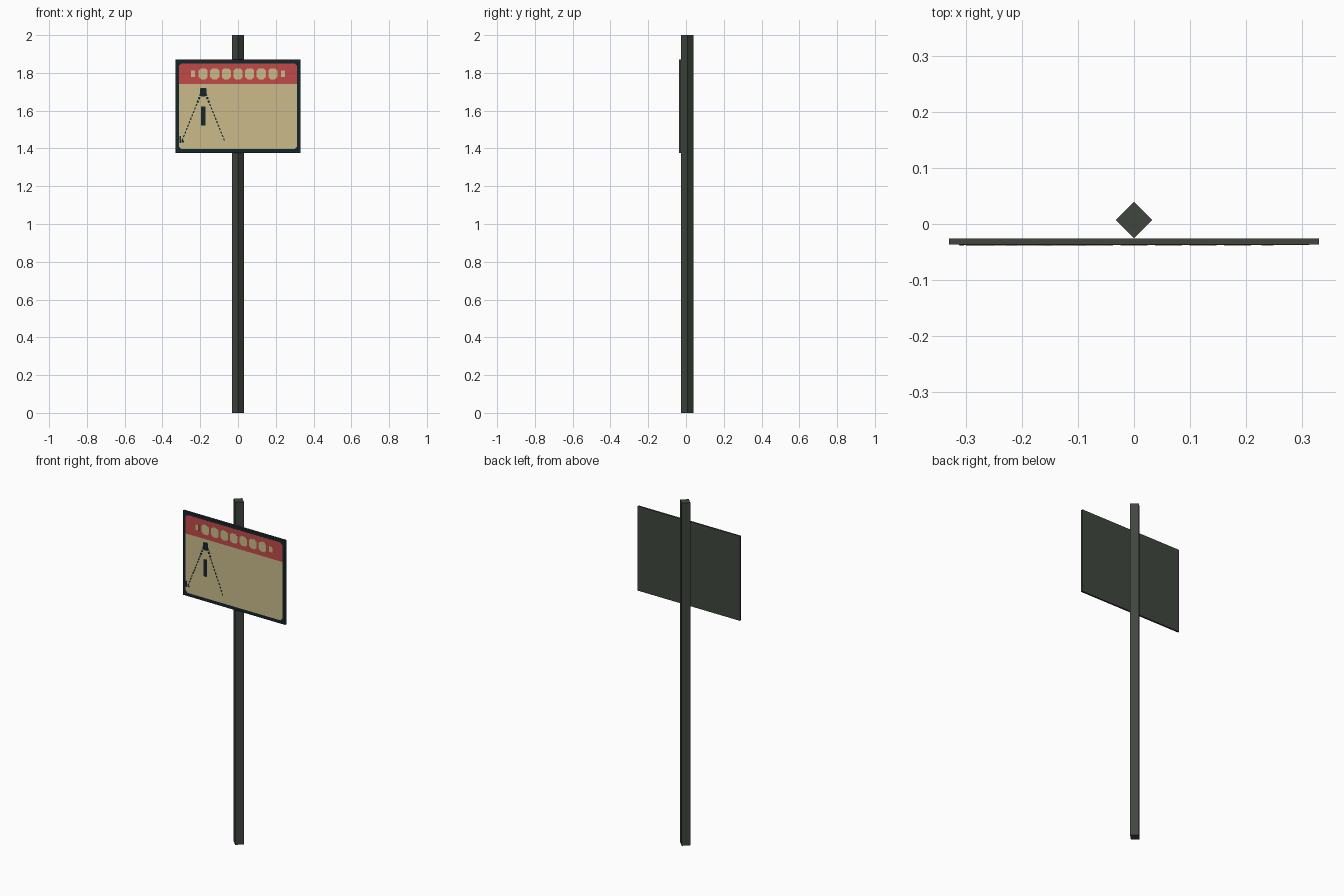
import bpy, bmesh, math
from mathutils import Vector

if "Cube" in bpy.data.objects:
    bpy.data.objects.remove(bpy.data.objects["Cube"])


def material(name, rgb):
    m = bpy.data.materials.new(name)
    m.diffuse_color = (*rgb, 1)
    m.use_nodes = True
    m.node_tree.nodes["Principled BSDF"].inputs["Base Color"].default_value = m.diffuse_color
    return m


METAL = material("dark green grey", (0.051, 0.062, 0.049))
EDGE = material("dark teal", (0.006, 0.019, 0.023))
RED = material("faded red", (0.54, 0.067, 0.067))
TAN = material("tan", (0.60, 0.50, 0.26))


def finish(name, bm, *mats):
    me = bpy.data.meshes.new(name)
    bmesh.ops.recalc_face_normals(bm, faces=bm.faces)
    bm.to_mesh(me)
    bm.free()
    for m in mats:
        me.materials.append(m)
    ob = bpy.data.objects.new(name, me)
    bpy.context.collection.objects.link(ob)
    return ob


def plate(bm, outline, front, back):
    """Extrude an x/z outline between two y depths."""
    f = bm.faces.new([bm.verts.new((x, back, z)) for x, z in outline])
    r = bmesh.ops.extrude_face_region(bm, geom=[f])
    for v in r["geom"]:
        if isinstance(v, bmesh.types.BMVert):
            v.co.y = front


def rect(x0, x1, z0, z1):
    return [(x0, z0), (x1, z0), (x1, z1), (x0, z1)]


def chamfered(cx, cz, hx, hz, c):
    return [(cx - hx, cz - hz + c), (cx - hx + c, cz - hz),
            (cx + hx - c, cz - hz), (cx + hx, cz - hz + c),
            (cx + hx, cz + hz - c), (cx + hx - c, cz + hz),
            (cx - hx + c, cz + hz), (cx - hx, cz + hz - c)]


def strip(a, b, w):
    a, b = Vector(a), Vector(b)
    n = (b - a).orthogonal().normalized() * w / 2
    return [tuple(a - n), tuple(b - n), tuple(b + n), tuple(a + n)]


# Post: square bar turned by 45 degrees
bm = bmesh.new()
bmesh.ops.create_cone(bm, cap_ends=True, segments=4, radius1=0.0325,
                      radius2=0.0325, depth=2)
for v in bm.verts:
    a = round(math.atan2(v.co.y, v.co.x) / (math.pi / 2)) * math.pi / 2
    v.co = (0.0325 * math.cos(a), 0.0325 * math.sin(a), v.co.z)
bmesh.ops.translate(bm, vec=(0, 0.007, 1), verts=bm.verts)
finish("post", bm, METAL)

# Board: grey sheet with a dark painted front
bm = bmesh.new()
plate(bm, rect(-0.33, 0.33, 1.377, 1.87), -0.0365, -0.026)
board = finish("board", bm, METAL, EDGE)
for p in board.data.polygons:
    p.material_index = 1 if p.normal.y < -0.5 else 0

# Painted panels with clipped corners
SKIN, PAINT = -0.0372, -0.0380
bm = bmesh.new()
plate(bm, [(-0.312, 1.409), (-0.299, 1.396), (0.299, 1.396), (0.312, 1.409),
           (0.312, 1.74), (-0.312, 1.74)], SKIN, -0.0365)
finish("lower_panel", bm, TAN)
bm = bmesh.new()
plate(bm, [(-0.312, 1.74), (0.312, 1.74), (0.312, 1.838), (0.299, 1.851),
           (-0.299, 1.851), (-0.312, 1.838)], SKIN, -0.0365)
finish("header_band", bm, RED)

# Row of dots in the header, small ones at the ends
bm = bmesh.new()
for i in range(-3, 4):
    plate(bm, chamfered(i * 0.0615, 1.795, 0.024, 0.029, 0.012), PAINT, SKIN)
for x in (-0.238, 0.238):
    plate(bm, rect(x - 0.011, x + 0.011, 1.778, 1.812), PAINT, SKIN)
finish("header_dots", bm, TAN)

# Warning symbol: head block, bar and two dashed slanting lines
bm = bmesh.new()
CX = -0.184
plate(bm, chamfered(CX, 1.698, 0.017, 0.023, 0.006), PAINT, SKIN)
plate(bm, rect(CX - 0.011, CX + 0.011, 1.522, 1.622), PAINT, SKIN)
for side in (-1, 1):
    top = Vector((CX + side * 0.012, 1.69))
    end = Vector((CX + side * 0.115, 1.435))
    n = 14
    for i in range(n):
        a = top.lerp(end, i / n)
        b = top.lerp(end, (i + 0.62) / n)
        plate(bm, strip(a, b, 0.011 if i < 3 else 0.006), PAINT, SKIN)
plate(bm, rect(-0.311, -0.303, 1.43, 1.465), PAINT, SKIN)
plate(bm, rect(-0.299, -0.287, 1.432, 1.442), PAINT, SKIN)
finish("warning_symbol", bm, EDGE)
